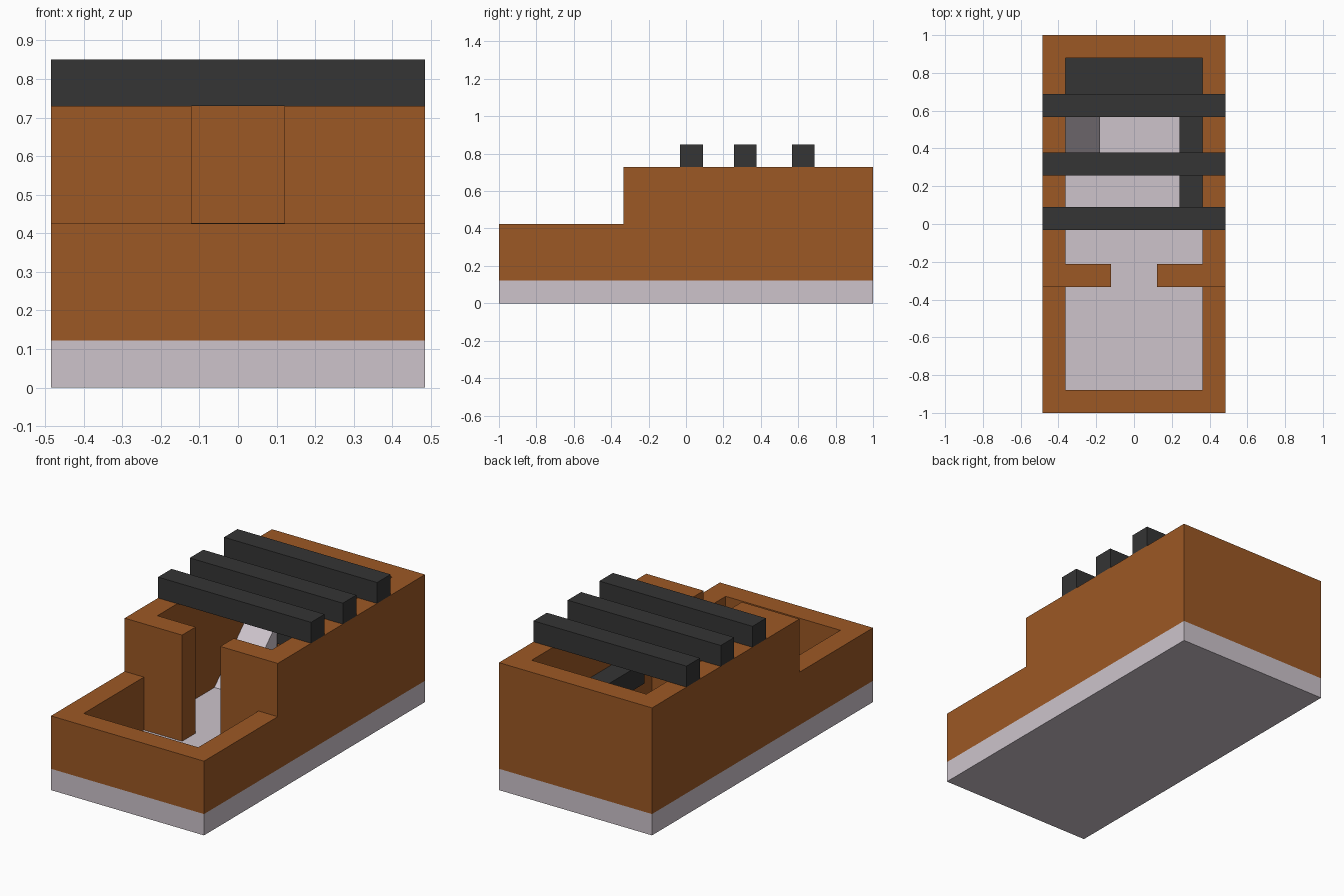
import bpy, bmesh
from mathutils import Vector

if "Cube" in bpy.data.objects:
    bpy.data.objects.remove(bpy.data.objects["Cube"])


def material(name, rgb):
    m = bpy.data.materials.new(name)
    m.diffuse_color = (*rgb, 1)
    m.use_nodes = True
    m.node_tree.nodes["Principled BSDF"].inputs["Base Color"].default_value = m.diffuse_color
    return m


BROWN = material("brown wood", (0.335, 0.098, 0.018))
STONE = material("pale lilac stone", (0.61, 0.55, 0.60))
DARK = material("charcoal timber", (0.035, 0.035, 0.035))


def prism(name, outline, offset, mat):
    """Extrude a flat outline of 3D points along an offset vector."""
    bm = bmesh.new()
    face = bm.faces.new([bm.verts.new(p) for p in outline])
    top = bmesh.ops.extrude_face_region(bm, geom=[face])["geom"]
    bmesh.ops.translate(bm, vec=Vector(offset),
                        verts=[v for v in top if isinstance(v, bmesh.types.BMVert)])
    bmesh.ops.recalc_face_normals(bm, faces=bm.faces)
    me = bpy.data.meshes.new(name)
    bm.to_mesh(me)
    bm.free()
    me.materials.append(mat)
    ob = bpy.data.objects.new(name, me)
    bpy.context.collection.objects.link(ob)
    return ob


def plan(name, points, z0, z1, mat):
    return prism(name, [(x, y, z0) for x, y in points], (0, 0, z1 - z0), mat)


def rect(x0, x1, y0, y1):
    return [(x0, y0), (x1, y0), (x1, y1), (x0, y1)]


def mirrored(half):
    """Complete a right-hand half outline across x = 0."""
    return half + [(-x, y) for x, y in reversed(half)]


W, L, T = 0.485, 1.0, 0.122          # half width, half length, wall thickness
FLOOR, LOW, HIGH = 0.122, 0.425, 0.73
IN, STEP = W - T, -0.333             # inner half width, start of the tall part

# Floor slab
plan("floor_slab", rect(-W, W, -L, L), 0, FLOOR, STONE)

# Low walls round the front yard
plan("front_yard_walls", mirrored([(IN, -L + T), (IN, STEP), (W, STEP), (W, -L)]),
     FLOOR, LOW, BROWN)

# Tall walls with the two partition stubs beside the doorway
plan("rear_room_walls",
     mirrored([(W, L), (W, STEP), (0.121, STEP), (0.121, STEP + T),
               (IN, STEP + T), (IN, L - T)]),
     FLOOR, HIGH, BROWN)

# L-shaped upper platform
plan("upper_platform",
     [(-IN, 0.61), (0.242, 0.61), (0.242, 0.03), (IN, 0.03), (IN, L - T), (-IN, L - T)],
     LOW - T + 0.002, LOW + 0.002, DARK)

# Ramp from the floor up to the platform
prism("ramp", [(-IN, 0.305, FLOOR), (-IN, 0.61, FLOOR), (-IN, 0.61, LOW)],
      (0.182, 0, 0), STONE)

# Roof beams
for i, y in enumerate((0.03, 0.317, 0.627)):
    plan(f"roof_beam_{i + 1}", rect(-W, W, y - T / 2, y + T / 2), HIGH, HIGH + T - 0.002, DARK)
